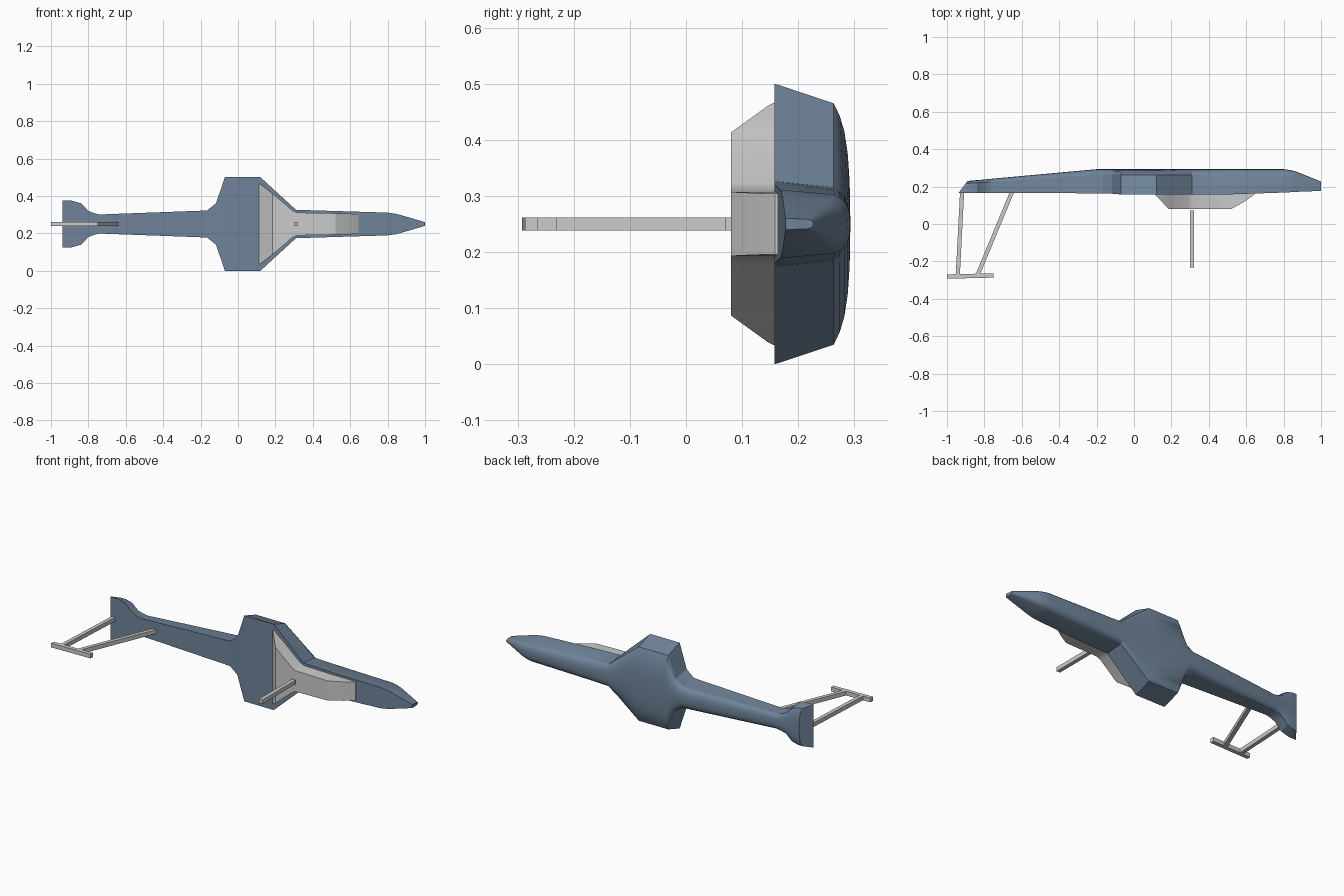
import bpy, bmesh, math
from mathutils import Vector

ZC = 0.25  # height of the long axis


def finish(name, bm, color=None, smooth=True):
    bmesh.ops.recalc_face_normals(bm, faces=bm.faces)
    me = bpy.data.meshes.new(name)
    bm.to_mesh(me)
    bm.free()
    ob = bpy.data.objects.new(name, me)
    bpy.context.collection.objects.link(ob)
    if color:
        mat = bpy.data.materials.new(name + "_paint")
        mat.diffuse_color = color
        me.materials.append(mat)
    if smooth:
        bpy.ops.object.select_all(action='DESELECT')
        ob.select_set(True)
        bpy.context.view_layer.objects.active = ob
        bpy.ops.object.shade_smooth_by_angle(angle=math.radians(25))
    return ob


def loft(name, rings, color=None):
    bm = bmesh.new()
    loops = [[bm.verts.new(p) for p in ring] for ring in rings]
    n = len(loops[0])
    for a, b in zip(loops, loops[1:]):
        for i in range(n):
            j = (i + 1) % n
            bm.faces.new((a[i], a[j], b[j], b[i]))
    bm.faces.new(loops[0])
    bm.faces.new(loops[-1])
    return finish(name, bm, color)


# Hull stations: x at flat face, x at crown, half width, flat face y, crown y
stations = [
    (-0.938, -0.890, 0.126, 0.166, 0.230),
    (-0.890, -0.870, 0.125, 0.166, 0.232),
    (-0.840, -0.835, 0.111, 0.166, 0.235),
    (-0.800, -0.800, 0.070, 0.166, 0.238),
    (-0.770, -0.770, 0.058, 0.166, 0.241),
    (-0.740, -0.740, 0.051, 0.166, 0.244),
    (-0.200, -0.200, 0.071, 0.164, 0.293),
    (-0.165, -0.165, 0.073, 0.164, 0.293),
    (-0.118, -0.118, 0.110, 0.162, 0.293),
    (-0.070, -0.070, 0.250, 0.158, 0.293),
    (0.120, 0.120, 0.250, 0.158, 0.293),
    (0.310, 0.310, 0.076, 0.158, 0.293),
    (0.500, 0.500, 0.070, 0.158, 0.293),
    (0.800, 0.800, 0.061, 0.168, 0.293),
    (0.840, 0.840, 0.055, 0.170, 0.288),
    (0.870, 0.870, 0.048, 0.172, 0.279),
    (1.000, 1.000, 0.010, 0.177, 0.227),
]
# Half cross-section: width fraction, height fraction
half = [(1, 0), (0.86, 0.78), (0.77, 0.86), (0.66, 0.92), (0.50, 0.965), (0.30, 0.99)]
section = half + [(0, 1)] + [(-w, h) for w, h in reversed(half)]
loft("hull",
     [[(xb + (xt - xb) * h, yb + (yt - yb) * h, ZC + w * k) for k, h in section]
      for xb, xt, w, yb, yt in stations],
     (0.16, 0.23, 0.32, 1))

# Keel pod under the flat face: x, half width, outer y
pod = [(0.112, 0.216, 0.157), (0.125, 0.210, 0.145), (0.185, 0.163, 0.080),
       (0.290, 0.073, 0.080), (0.315, 0.061, 0.080), (0.520, 0.057, 0.080),
       (0.595, 0.055, 0.122), (0.645, 0.054, 0.159)]
loft("keel_pod", [[(x, 0.164, ZC + w), (x, y, ZC + w), (x, y, ZC - w), (x, 0.164, ZC - w)]
                  for x, w, y in pod])


# Square bars between two points in the xy plane
def bar(name, p, q, width=0.022, depth=0.024):
    p, q = Vector((*p, ZC)), Vector((*q, ZC))
    d = (q - p).normalized()
    s = Vector((-d.y, d.x, 0)) * width / 2
    u = Vector((0, 0, depth / 2))
    return loft(name, [[e + s + u, e - s + u, e - s - u, e + s - u] for e in (p, q)])


bar("centre_post", (0.31, 0.071), (0.31, -0.232))
bar("tail_strut_rear", (-0.919, 0.172), (-0.942, -0.272))
bar("tail_strut_front", (-0.652, 0.172), (-0.836, -0.272))
bar("tail_foot", (-1.0, -0.281), (-0.75, -0.275), 0.023)
